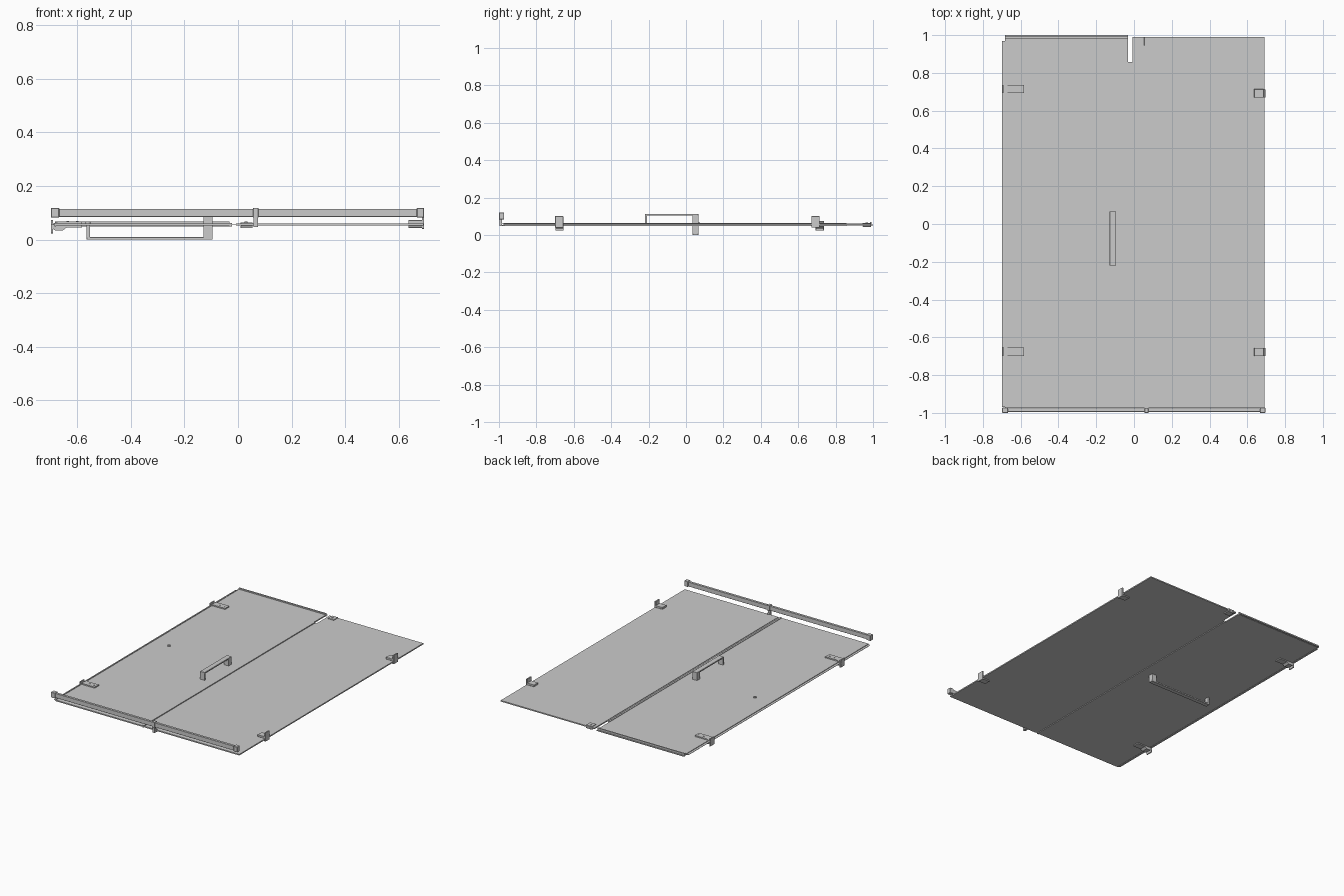
import bpy, bmesh, math


def box(name, x, y, z, bevel=0.0):
    """Box from (min, max) ranges, optionally with chamfered edges."""
    bm = bmesh.new()
    bmesh.ops.create_cube(bm, size=1)
    for v in bm.verts:
        v.co = [(r[0] + r[1]) / 2 + c * (r[1] - r[0]) for c, r in zip(v.co, (x, y, z))]
    if bevel:
        bmesh.ops.bevel(bm, geom=bm.edges[:], offset=bevel, segments=1, affect='EDGES')
    return finish(name, bm)


def finish(name, bm):
    me = bpy.data.meshes.new(name)
    bmesh.ops.recalc_face_normals(bm, faces=bm.faces[:])
    bm.to_mesh(me)
    bm.free()
    ob = bpy.data.objects.new(name, me)
    bpy.context.collection.objects.link(ob)
    return ob


def cyl(name, loc, r, depth, axis='Z'):
    rot = (math.pi / 2, 0, 0) if axis == 'Y' else (0, 0, 0)
    bpy.ops.mesh.primitive_cylinder_add(vertices=24, radius=r, depth=depth, location=loc, rotation=rot)
    ob = bpy.context.object
    ob.name = name
    bpy.ops.object.shade_smooth_by_angle()
    return ob


def extrude_y(name, profile, y0, y1):
    """Closed x-z profile extruded along y."""
    bm = bmesh.new()
    f = bm.faces.new([bm.verts.new((px, y0, pz)) for px, pz in profile])
    r = bmesh.ops.extrude_face_region(bm, geom=[f])
    for v in r['geom']:
        if isinstance(v, bmesh.types.BMVert):
            v.co.y = y1
    return finish(name, bm)


# glass panels
G = (0.052, 0.060)
box("door_glass", (-0.682, -0.032), (-0.975, 0.987), G)
box("fixed_glass", (-0.008, 0.692), (-0.975, 0.99), G)

# seals: hinge side, centre joint, door bottom
extrude_y("hinge_side_seal", [(-0.685, 0.050), (-0.68, 0.050), (-0.68, 0.062), (-0.685, 0.062),
                              (-0.685, 0.058), (-0.698, 0.056), (-0.698, 0.054), (-0.685, 0.054)], -0.97, 0.97)
box("centre_seal_channel", (-0.034, -0.022), (-0.975, 0.857), (0.049, 0.063))
box("centre_seal_fin", (-0.022, -0.008), (-0.975, 0.857), (0.054, 0.057))
box("bottom_seal_channel", (-0.683, -0.032), (0.983, 0.992), (0.049, 0.068))
box("bottom_seal_lip", (-0.683, -0.032), (0.992, 1.0), (0.051, 0.056))

# header rail with end blocks and a glass connector
box("header_rail", (-0.69, 0.69), (-0.994, -0.977), (0.085, 0.115), 0.001)
for n, x in (("left", (-0.698, -0.667)), ("right", (0.667, 0.695))):
    box("rail_end_" + n, x, (-1.0, -0.972), (0.082, 0.119), 0.002)
box("rail_connector", (0.056, 0.076), (-1.0, -0.973), (0.082, 0.119), 0.001)
box("connector_stem", (0.058, 0.075), (-0.998, -0.984), (0.047, 0.083))
for z in ((0.047, 0.052), (0.060, 0.065)):
    box("connector_jaw", (0.058, 0.075), (-0.986, -0.968), z)

# hinges on the door, clamps on the fixed panel
for y in (0.715, -0.677):
    a, b = y - 0.022, y + 0.022
    box("hinge_wall_plate", (-0.698, -0.690), (a, b), (0.023, 0.074), 0.001)
    extrude_y("hinge_body", [(-0.691, 0.040), (-0.681, 0.034), (-0.655, 0.034), (-0.640, 0.045), (-0.582, 0.045),
                             (-0.582, 0.068), (-0.670, 0.068), (-0.691, 0.060)], a, b)
    cyl("hinge_knuckle", (-0.667, y, 0.051), 0.017, 0.028, 'Y')
    for x in (-0.635, -0.60):
        cyl("hinge_screw", (x, y, 0.068), 0.005, 0.004)
for y in (0.692, -0.678):
    a, b = y - 0.022, y + 0.022
    box("clamp_wall_plate", (0.686, 0.695), (a, b), (0.04, 0.10), 0.001)
    box("clamp_top_jaw", (0.636, 0.688), (a, b), (0.060, 0.073), 0.001)
    box("clamp_bottom_jaw", (0.636, 0.688), (a, b), (0.044, 0.052), 0.001)

# floor clip on the fixed panel
for z in ((0.043, 0.052), (0.060, 0.065)):
    box("floor_clip", (0.010, 0.055), (0.945, 0.990), z, 0.001)
cyl("clip_screw", (0.03, 0.967, 0.0655), 0.006, 0.003)

# pull handle above the glass
hx = (-0.129, -0.095)
box("handle_grip", hx, (-0.22, 0.066), (0.104, 0.113), 0.001)
box("handle_front_post", hx, (-0.22, -0.209), (0.060, 0.105))
box("handle_back_post", hx, (0.036, 0.066), (0.060, 0.105))

# towel bar below the glass
box("towel_bar", (-0.565, -0.095), (0.036, 0.066), (0.0, 0.010), 0.001)
box("towel_bar_inner_post", hx, (0.036, 0.066), (0.009, 0.052))
box("towel_bar_outer_post", (-0.565, -0.553), (0.036, 0.066), (0.009, 0.052))
cyl("towel_bar_washer", (-0.56, 0.064, 0.063), 0.010, 0.008)
